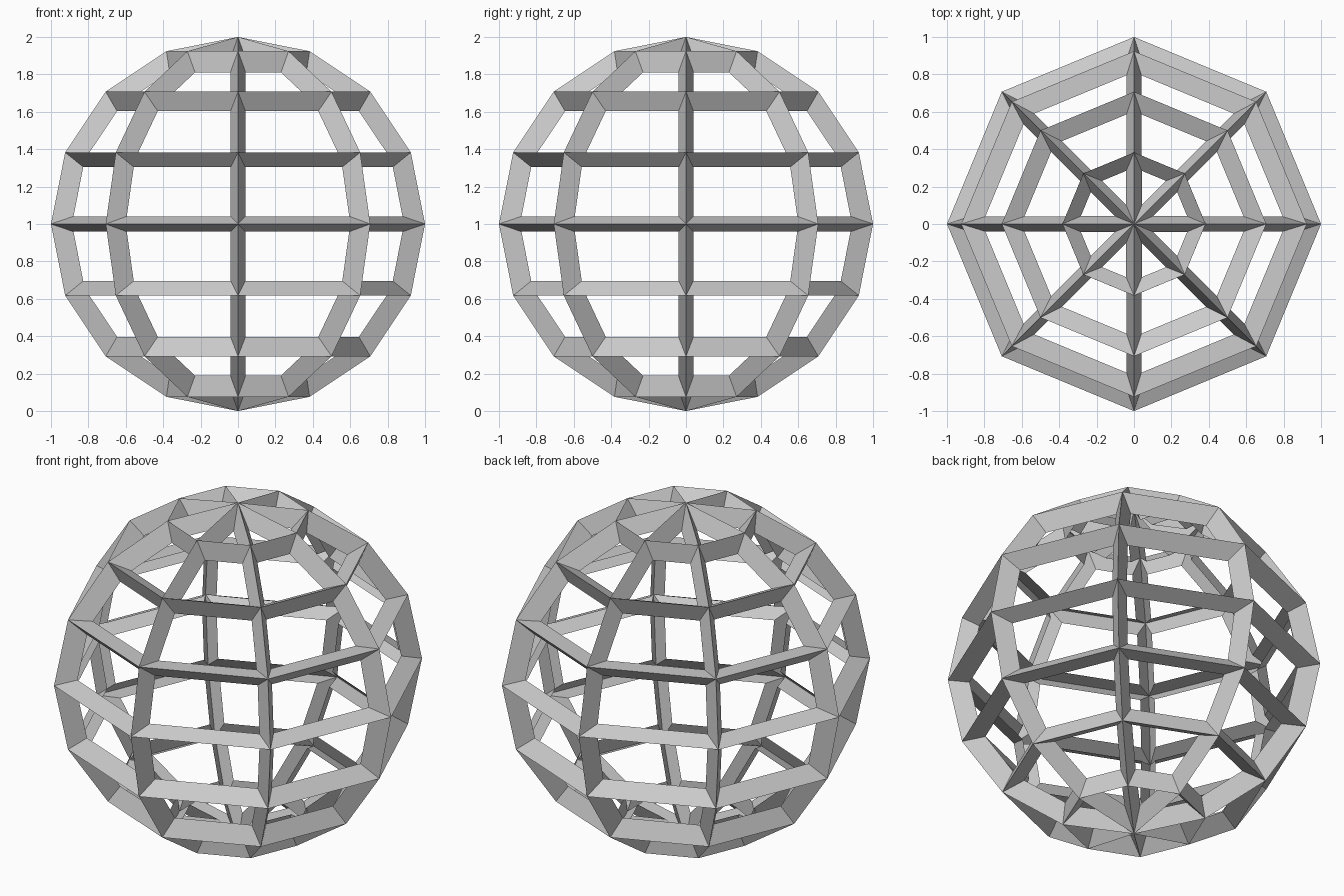
import bpy, bmesh
from mathutils import Vector

if "Cube" in bpy.data.objects:
    bpy.data.objects.remove(bpy.data.objects["Cube"], do_unlink=True)

SIDES = 8        # segments and rings of the globe
WIDTH = 0.042    # half width of each bar
DEPTH = 0.096    # how far the bar flanges fold inward

# Single grey material
grey = bpy.data.materials.new("plain_grey")
grey.use_nodes = True
colour = (0.6, 0.6, 0.6, 1)
grey.diffuse_color = colour
grey.node_tree.nodes["Principled BSDF"].inputs["Base Color"].default_value = colour

# Low-poly globe with a pole at the top and bottom
bm = bmesh.new()
bmesh.ops.create_uvsphere(bm, u_segments=SIDES, v_segments=SIDES, radius=1)


def inset_corner(loop):
    """Point inset evenly from both edges of a corner, then sunk inward."""
    co = loop.vert.co
    ahead = (loop.link_loop_next.vert.co - co).normalized()
    behind = (loop.link_loop_prev.vert.co - co).normalized()
    slide = (ahead + behind) * (WIDTH / ahead.cross(behind).length)
    return co + slide - co.normalized() * DEPTH


# Open every panel, leaving folded flanges along its edges
panels = list(bm.faces)
for panel in panels:
    rim = [loop.vert for loop in panel.loops]
    inner = [bm.verts.new(inset_corner(loop)) for loop in panel.loops]
    for i in range(len(rim)):
        j = (i + 1) % len(rim)
        bm.faces.new((rim[i], rim[j], inner[j], inner[i]))
bmesh.ops.delete(bm, geom=panels, context='FACES_ONLY')

# Stand the globe on the ground
bmesh.ops.translate(bm, verts=bm.verts, vec=Vector((0, 0, 1)))
mesh = bpy.data.meshes.new("globe_lattice")
bm.to_mesh(mesh)
bm.free()
mesh.materials.append(grey)
bpy.context.collection.objects.link(bpy.data.objects.new("globe_lattice", mesh))
